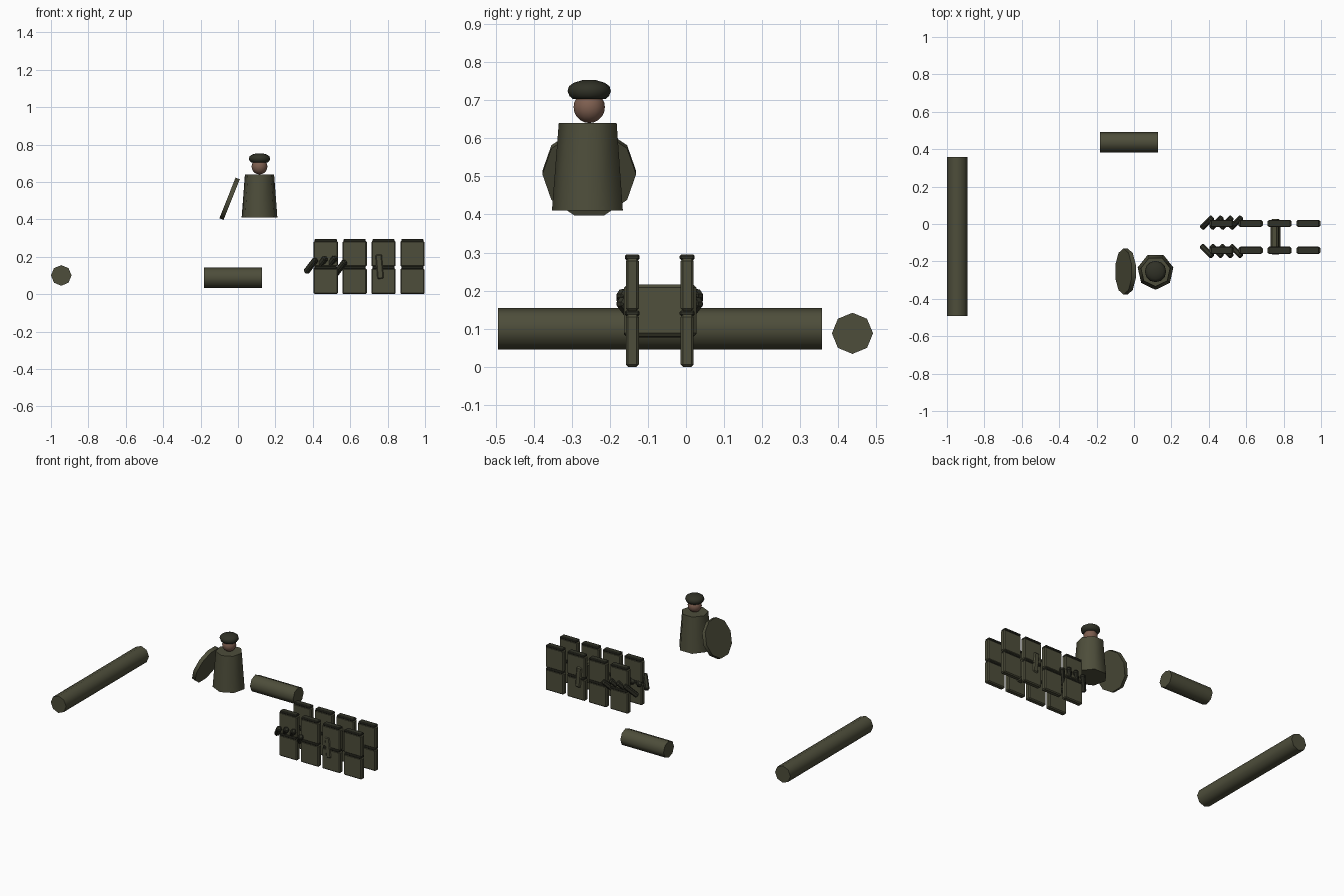
import bpy, bmesh
from math import sin, cos, pi, radians
from mathutils import Vector, Matrix

cube = bpy.data.objects.get("Cube")
if cube:
    bpy.data.objects.remove(cube, do_unlink=True)


def material(name, rgb):
    m = bpy.data.materials.new(name)
    m.use_nodes = True
    m.diffuse_color = (*rgb, 1)
    m.node_tree.nodes["Principled BSDF"].inputs["Base Color"].default_value = (*rgb, 1)
    return m


OLIVE = material("olive_drab", (0.075, 0.075, 0.043))
DARK = material("dark_olive", (0.030, 0.031, 0.020))
SKIN = material("skin", (0.21, 0.115, 0.08))


def finish(bm, name, mat, loc, rot=None, smooth=None):
    bmesh.ops.recalc_face_normals(bm, faces=bm.faces)
    me = bpy.data.meshes.new(name)
    bm.to_mesh(me)
    bm.free()
    me.materials.append(mat)
    if smooth:
        for p in me.polygons:
            p.use_smooth = True
        me.set_sharp_from_angle(angle=radians(smooth))
    ob = bpy.data.objects.new(name, me)
    bpy.context.collection.objects.link(ob)
    ob.matrix_world = Matrix.Translation(loc) @ (rot or Matrix())
    return ob


def lathe(name, profile, sides, mat, loc, rot=None, start=0.0):
    """Closed solid from (radius, height) rings around local z."""
    bm = bmesh.new()
    rings = []
    for r, z in profile:
        rings.append([bm.verts.new((r * cos(start + 2 * pi * i / sides),
                                    r * sin(start + 2 * pi * i / sides), z))
                      for i in range(sides)])
    for a, b in zip(rings, rings[1:]):
        for i in range(sides):
            j = (i + 1) % sides
            bm.faces.new((a[i], a[j], b[j], b[i]))
    bm.faces.new(rings[0])
    bm.faces.new(rings[-1])
    return finish(bm, name, mat, loc, rot, smooth=60)


def block(name, size, mat, loc, rot=None, bevel=0.006):
    bm = bmesh.new()
    bmesh.ops.create_cube(bm, size=1)
    bmesh.ops.scale(bm, vec=size, verts=bm.verts)
    bmesh.ops.bevel(bm, geom=list(bm.edges), offset=bevel, segments=1,
                    affect='EDGES', profile=0.5)
    return finish(bm, name, mat, loc, rot)


ALONG_X = Matrix.Rotation(pi / 2, 4, 'Y')
ALONG_Y = Matrix.Rotation(-pi / 2, 4, 'X')

# Rolled bundles
lathe("long_roll", [(0.055, -0.425), (0.055, 0.425)], 8, OLIVE, (-0.945, -0.068, 0.1), ALONG_Y)
lathe("short_roll", [(0.054, -0.155), (0.054, 0.155)], 8, OLIVE, (-0.027, 0.437, 0.088), ALONG_X)

# Crew figure: torso, head and beret
FX, FY = 0.115, -0.254
lathe("torso", [(0.098, 0.41), (0.08, 0.64)], 7, OLIVE, (FX, FY, 0), start=-pi / 2)
ball = [(0.042 * sin(pi * k / 10) + 0.0002, -0.042 * cos(pi * k / 10)) for k in range(11)]
lathe("head", ball, 14, SKIN, (FX, FY, 0.682))
beret = [(0.042, 0.7025), (0.052, 0.711), (0.057, 0.724), (0.053, 0.737),
         (0.040, 0.746), (0.018, 0.7526)]
lathe("beret", beret, 12, DARK, (FX, FY, 0))

# Open hatch lid behind the figure
lathe("hatch_lid", [(0.123, -0.012), (0.123, 0.012)], 10, OLIVE, (-0.045, FY, 0.51),
      Matrix.Rotation(radians(111.7), 4, 'Y'), start=pi / 2)

# Two rows of spare track plates
for side, y in (("left", 0.003), ("right", -0.141)):
    out = 1 if side == "left" else -1
    for col in range(4):
        x = 0.469 + 0.1545 * col
        for row in range(2):
            z = 0.147 * row
            block(f"{side}_plate", (0.13, 0.034, 0.137), OLIVE, (x, y, z + 0.0685))
            block(f"{side}_plate_rib", (0.118, 0.039, 0.015), DARK, (x, y, z + 0.141), bevel=0.004)
    # Slanted links at the end of each row
    for k, z in enumerate((0.152, 0.160, 0.162, 0.140)):
        turn = Vector((0.05, out * 0.05, 0.065)).to_track_quat('Z', 'Y').to_matrix().to_4x4()
        block(f"{side}_link", (0.03, 0.03, 0.105), DARK, (0.39 + 0.052 * k, y + out * 0.004, z),
              turn, bevel=0.007)

# Box joining the two rows
block("cross_box", (0.042, 0.19, 0.138), OLIVE, (0.757, -0.068, 0.147),
      Matrix.Rotation(radians(-5), 4, 'Y'), bevel=0.009)
